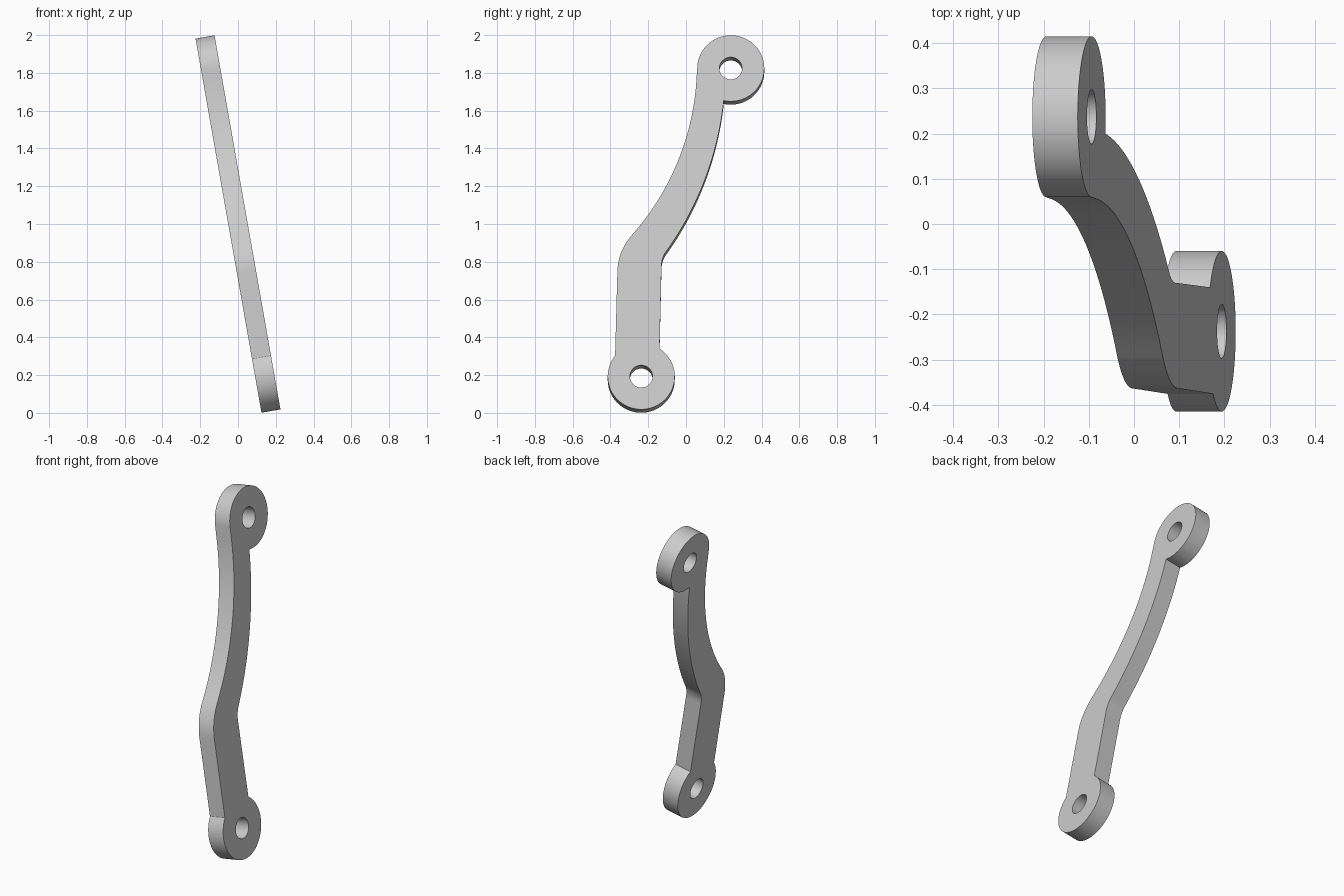
import bpy, bmesh, math
from mathutils import Matrix, Vector

if "Cube" in bpy.data.objects:
    bpy.data.objects.remove(bpy.data.objects["Cube"])

TILT = math.radians(10)
HALF = 0.051
EYE_R, HOLE_R = 0.1775, 0.06
TOP, LOW = Vector((0.237, 0.828)), Vector((-0.237, -0.828))


def flat(y, z):
    """Height on the tilted face to distance along the plate."""
    return Vector((y, (z - 1 - HALF * math.sin(TILT)) / math.cos(TILT)))


def sweep(centre, radius, start, end, steps):
    """Points of an arc, counter-clockwise when end > start."""
    angles = [start + (end - start) * i / steps for i in range(steps + 1)]
    return [centre + radius * Vector((math.cos(a), math.sin(a))) for a in angles]


def arc3(a, b, c, steps):
    """Points of the arc that runs from a through b to c."""
    u, v = b - a, c - a
    d = 2 * u.cross(v)
    centre = a + Vector((v.y * u.dot(u) - u.y * v.dot(v),
                         u.x * v.dot(v) - v.x * u.dot(u))) / d
    ends = [math.atan2(*(p - centre).yx) for p in (a, c)]
    turn = (ends[1] - ends[0]) % math.tau
    if d < 0:
        turn -= math.tau
    return sweep(centre, (a - centre).length, ends[0], ends[0] + turn, steps)


def eye_arc(centre, a, b):
    """Rim of an eye, counter-clockwise from a to b."""
    s, e = [math.atan2(*(p - centre).yx) for p in (a, b)]
    return sweep(centre, EYE_R, s, s + (e - s) % math.tau, 64)


# Outline: lower eye, straight shank, bend, curved arm, upper eye
low_left, low_right = flat(-0.378, 0.305), flat(-0.14, 0.34)
top_left, top_right = flat(0.058, 1.825), flat(0.2, 1.654)
bend_right = flat(-0.112, 0.845)
bend_left = flat(-0.283, 0.945)
outline = eye_arc(LOW, low_left, low_right)
outline += arc3(flat(-0.13, 0.765), flat(-0.126, 0.808), bend_right, 8)
outline += arc3(bend_right, flat(0.072, 1.167), top_right, 32)[1:-1]
outline += eye_arc(TOP, top_right, top_left)
outline += arc3(top_left, flat(-0.087, 1.236), bend_left, 32)[1:-1]
outline += arc3(bend_left, flat(-0.341, 0.855), flat(-0.363, 0.755), 12)

# Filled, extruded profile with two bolt holes
curve = bpy.data.curves.new("link_profile", "CURVE")
curve.dimensions = "2D"
curve.fill_mode = "BOTH"
curve.extrude = HALF
holes = [sweep(c, HOLE_R, 0, math.tau, 48)[:-1] for c in (TOP, LOW)]
for points in [outline] + holes:
    spline = curve.splines.new("POLY")
    spline.points.add(len(points) - 1)
    for target, p in zip(spline.points, points):
        target.co = (p.x, p.y, 0, 1)
    spline.use_cyclic_u = True

profile = bpy.data.objects.new("link_profile", curve)
bpy.context.collection.objects.link(profile)
bpy.context.view_layer.update()
mesh = bpy.data.meshes.new_from_object(
    profile.evaluated_get(bpy.context.evaluated_depsgraph_get()))
bpy.data.objects.remove(profile)

# Lean the plate sideways and clean the mesh
s, c = math.sin(TILT), math.cos(TILT)
lean = Matrix(((0, -s, c, 0), (1, 0, 0, 0), (0, c, s, 1), (0, 0, 0, 1)))
bm = bmesh.new()
bm.from_mesh(mesh)
bmesh.ops.remove_doubles(bm, verts=bm.verts, dist=0.0002)
bmesh.ops.transform(bm, matrix=lean, verts=bm.verts)
bmesh.ops.recalc_face_normals(bm, faces=bm.faces)
bm.to_mesh(mesh)
bm.free()

grey = bpy.data.materials.new("light_grey")
grey.use_nodes = True
grey.diffuse_color = (0.6, 0.6, 0.6, 1)
grey.node_tree.nodes["Principled BSDF"].inputs["Base Color"].default_value = (0.6, 0.6, 0.6, 1)
mesh.materials.clear()
mesh.materials.append(grey)

link = bpy.data.objects.new("link_arm", mesh)
bpy.context.collection.objects.link(link)
bpy.ops.object.select_all(action="DESELECT")
link.select_set(True)
bpy.context.view_layer.objects.active = link
bpy.ops.object.shade_smooth_by_angle(angle=math.radians(30))
